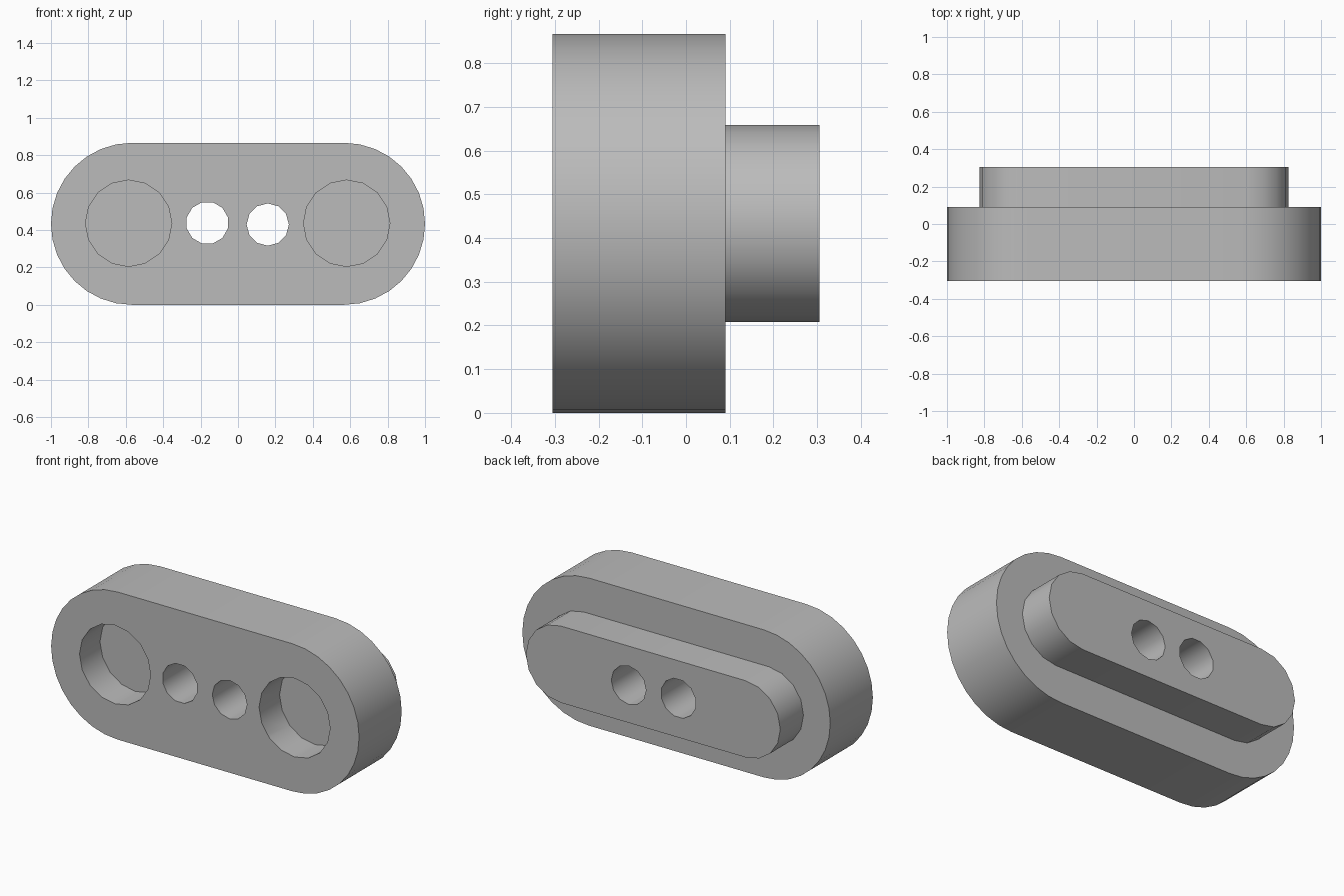
import bpy, bmesh
from math import sin, cos, pi, radians

cube = bpy.data.objects.get("Cube")
if cube:
    bpy.data.objects.remove(cube, do_unlink=True)

grey = bpy.data.materials.new("plain grey")
grey.use_nodes = True
color = (0.5, 0.5, 0.5, 1)
grey.diffuse_color = color
grey.node_tree.nodes["Principled BSDF"].inputs["Base Color"].default_value = color

MID = 0.433  # height of the centre line


def extrude(name, outline, y0, y1):
    """Prism of an x-z outline between two depths."""
    bm = bmesh.new()
    face = bm.faces.new([bm.verts.new((x, y0, z)) for x, z in outline])
    side = bmesh.ops.extrude_face_region(bm, geom=[face])["geom"]
    moved = [v for v in side if isinstance(v, bmesh.types.BMVert)]
    bmesh.ops.translate(bm, verts=moved, vec=(0, y1 - y0, 0))
    bmesh.ops.recalc_face_normals(bm, faces=bm.faces)
    mesh = bpy.data.meshes.new(name)
    bm.to_mesh(mesh)
    bm.free()
    mesh.materials.append(grey)
    obj = bpy.data.objects.new(name, mesh)
    bpy.context.collection.objects.link(obj)
    return obj


def stadium(half_length, radius, steps):
    """Slot outline with a half circle at each end."""
    points = []
    for end in (1, -1):
        for i in range(steps + 1):
            a = -pi / 2 + pi * i / steps
            points.append((end * (half_length - radius + radius * cos(a)),
                           MID + end * radius * sin(a)))
    return points


def circle(x, z, radius, sides, turn=0):
    return [(x + radius * cos(2 * pi * (i + turn) / sides),
             z + radius * sin(2 * pi * (i + turn) / sides)) for i in range(sides)]


# Wide front plate and the narrower raised block on its back
plate = extrude("plate", stadium(1, MID, 16), -0.305, 0.09)
boss = extrude("back_boss", stadium(0.826, 0.225, 8), 0.08, 0.305)

# Two bolt holes run right through, two larger sockets stop inside the plate
bolts = [extrude("left_bolt_cutter", circle(0.159, 0.429, 0.113, 12), -0.5, 0.5),
         extrude("right_bolt_cutter", circle(-0.164, 0.438, 0.114, 12, 0.5), -0.5, 0.5)]
sockets = [extrude("left_socket_cutter", circle(0.581, 0.436, 0.231, 16), -0.5, -0.115),
           extrude("right_socket_cutter", circle(-0.585, 0.436, 0.231, 16), -0.5, -0.115)]

for part, cutters in ((plate, bolts + sockets), (boss, bolts)):
    for cutter in cutters:
        mod = part.modifiers.new(cutter.name, 'BOOLEAN')
        mod.operation = 'DIFFERENCE'
        mod.solver = 'EXACT'
        mod.object = cutter

# Bake the cuts, then drop the cutters
bpy.context.view_layer.update()
graph = bpy.context.evaluated_depsgraph_get()
for part in (plate, boss):
    part_mesh = bpy.data.meshes.new_from_object(part.evaluated_get(graph))
    part.modifiers.clear()
    part.data = part_mesh
for cutter in bolts + sockets:
    bpy.data.objects.remove(cutter, do_unlink=True)

# Smooth the curved walls, keep the rims sharp
bpy.ops.object.select_all(action='DESELECT')
for part in (plate, boss):
    part.select_set(True)
bpy.context.view_layer.objects.active = plate
bpy.ops.object.shade_smooth_by_angle(angle=radians(32))
